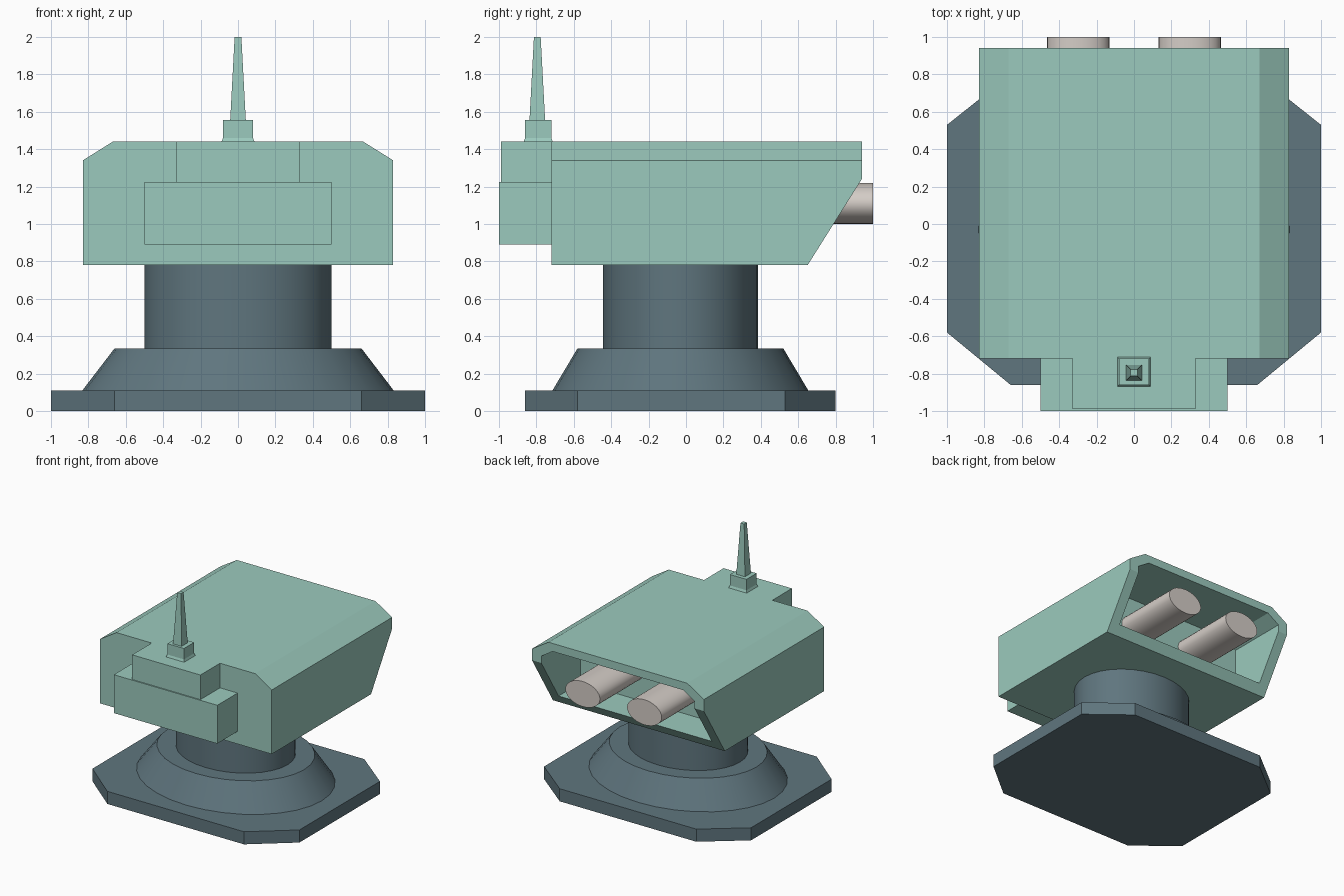
import bpy, bmesh, math

if "Cube" in bpy.data.objects:
    bpy.data.objects.remove(bpy.data.objects["Cube"])


def material(name, rgb):
    m = bpy.data.materials.new(name)
    m.diffuse_color = (*rgb, 1)
    m.use_nodes = True
    m.node_tree.nodes["Principled BSDF"].inputs["Base Color"].default_value = m.diffuse_color
    return m


MINT = material("mint_paint", (0.33, 0.59, 0.51))
SLATE = material("slate_paint", (0.115, 0.18, 0.21))
PALE = material("pale_metal", (0.66, 0.61, 0.57))


def loft(name, rings, mat, smooth=False):
    """Skin a list of matching point rings and cap both ends."""
    bm = bmesh.new()
    loops = [[bm.verts.new(p) for p in ring] for ring in rings]
    n = len(loops[0])
    for a, b in zip(loops, loops[1:]):
        for i in range(n):
            j = (i + 1) % n
            bm.faces.new((a[i], a[j], b[j], b[i]))
    bm.faces.new(loops[0][::-1])
    bm.faces.new(loops[-1])
    bmesh.ops.recalc_face_normals(bm, faces=bm.faces)
    mesh = bpy.data.meshes.new(name)
    bm.to_mesh(mesh)
    bm.free()
    mesh.materials.append(mat)
    ob = bpy.data.objects.new(name, mesh)
    bpy.context.collection.objects.link(ob)
    if smooth:
        bpy.ops.object.select_all(action='DESELECT')
        ob.select_set(True)
        bpy.context.view_layer.objects.active = ob
        bpy.ops.object.shade_smooth_by_angle(angle=math.radians(30))
    return ob


def ellipse(rx, ry, n=32):
    return [(rx * math.cos(math.tau * i / n), ry * math.sin(math.tau * i / n)) for i in range(n)]


def rect(hx, hy, cy, z):
    return [(-hx, cy - hy, z), (hx, cy - hy, z), (hx, cy + hy, z), (-hx, cy + hy, z)]


# Eight-sided floor plate
plate = [(-0.66, -0.86), (0.66, -0.86), (1, -0.58), (1, 0.53),
         (0.66, 0.80), (-0.66, 0.80), (-1, 0.53), (-1, -0.58)]
loft("base_plate", [[(x, y, z) for x, y in plate] for z in (0, 0.11)], SLATE)


# Oval skirt and swivel neck
def oval_stack(name, levels):
    loft(name, [[(x, y - 0.03, z) for x, y in ellipse(rx, ry)] for rx, ry, z in levels], SLATE, True)


oval_stack("base_skirt", [(0.84, 0.69, 0.10), (0.66, 0.55, 0.335)])
oval_stack("swivel_neck", [(0.50, 0.415, 0.33), (0.50, 0.415, 0.79)])


# Turret housing: chamfered section, raked rear, open cavity behind
def section(points):
    return points + [(-x, z) for x, z in reversed(points)]


def rear_y(z):
    return 0.94 if z >= 1.24 else 0.94 - (1.24 - z) * 0.63


outer = section([(0.83, 0.78), (0.83, 1.24), (0.83, 1.34), (0.67, 1.44)])
inner = section([(0.74, 0.86), (0.74, 1.24), (0.74, 1.30), (0.63, 1.37)])
loft("turret_housing", [
    [(x, -0.72, z) for x, z in outer],
    [(x, rear_y(z), z) for x, z in outer],
    [(x, rear_y(z), z) for x, z in inner],
    [(x, 0.40, z) for x, z in inner],
], MINT)

# Stepped box on the front
loft("front_box_lower", [rect(0.50, 0.145, -0.855, z) for z in (0.89, 1.225)], MINT)
loft("front_box_upper", [rect(0.33, 0.14, -0.85, z) for z in (1.22, 1.44)], MINT)

# Antenna with square foot
loft("antenna_foot", [rect(h, h - 0.01, -0.79, z)
                      for h, z in ((0.09, 1.435), (0.08, 1.46), (0.08, 1.555))], MINT)
loft("antenna_mast", [rect(h, h, -0.795, z) for h, z in ((0.042, 1.55), (0.018, 2.0))], MINT)

# Twin oval barrels
for side, cx in (("left", -0.298), ("right", 0.298)):
    loft("barrel_" + side, [[(cx + x, y, 1.11 + z) for x, z in ellipse(0.167, 0.11)]
                            for y in (0.39, 1.0)], PALE, True)
